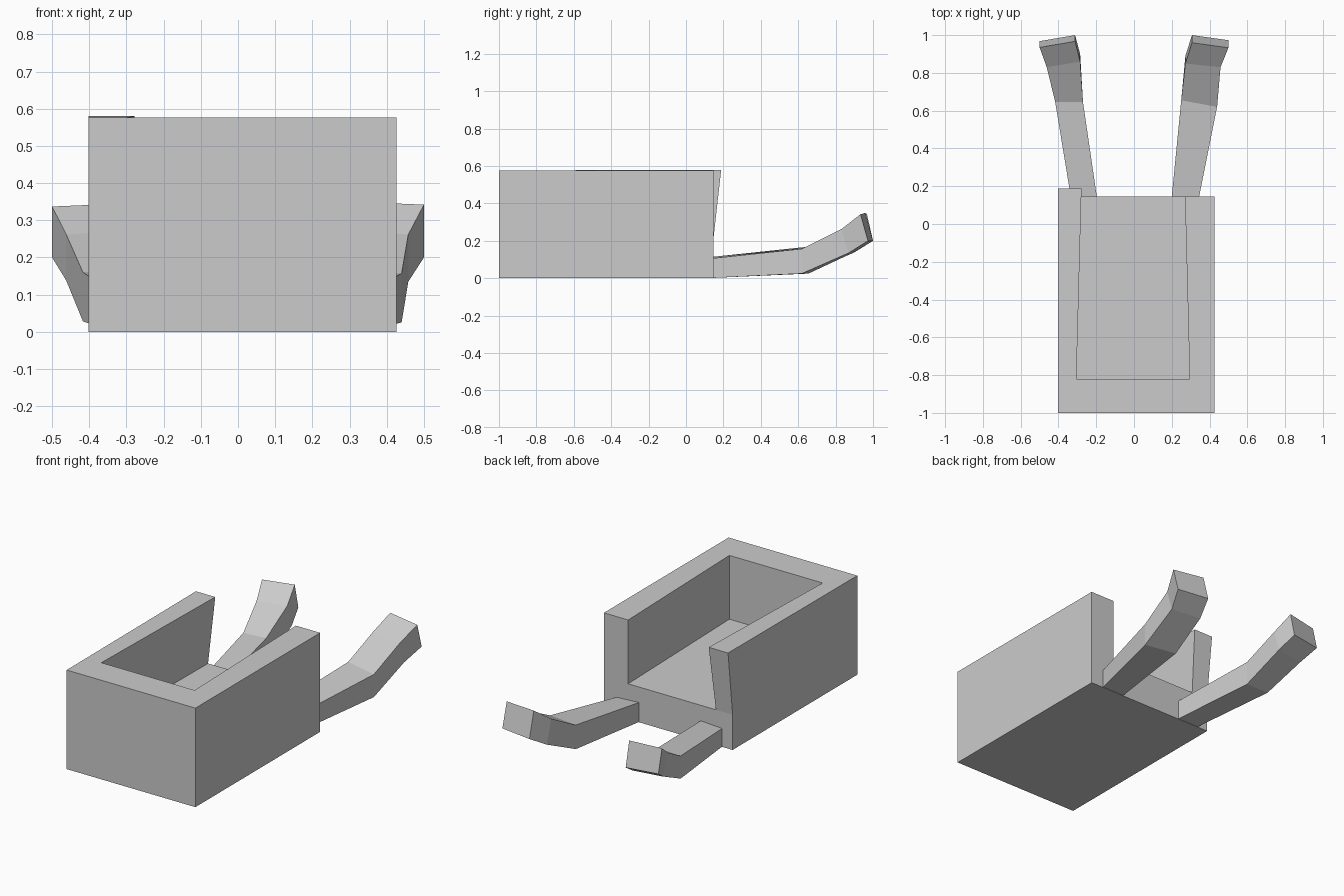
import bpy
import bmesh

cube = bpy.data.objects.get("Cube")
if cube:
    bpy.data.objects.remove(cube, do_unlink=True)

grey = bpy.data.materials.new("plain_grey")
grey.use_nodes = True
grey.diffuse_color = (0.6, 0.6, 0.6, 1)
grey.node_tree.nodes["Principled BSDF"].inputs["Base Color"].default_value = (0.6, 0.6, 0.6, 1)


def finish(name, bm):
    """Turn a bmesh into a flat-shaded grey object."""
    bmesh.ops.recalc_face_normals(bm, faces=bm.faces)
    mesh = bpy.data.meshes.new(name)
    bm.to_mesh(mesh)
    bm.free()
    mesh.materials.append(grey)
    obj = bpy.data.objects.new(name, mesh)
    bpy.context.collection.objects.link(obj)
    return obj


# Open-backed tub: a U-shaped plan (a to h) at ground, floor and rim levels
RIM, FLOOR = 0.576, 0.205
plan = {
    "a": (-0.402, -1), "b": (0.426, -1), "c": (0.426, 0.146), "d": (0.27, 0.146),
    "e": (0.295, -0.82), "f": (-0.305, -0.82), "g": (-0.295, 0.146), "h": (-0.402, 0.146),
}
bm = bmesh.new()
verts = {}
for level, z in enumerate((0, FLOOR, RIM)):
    for key, (x, y) in plan.items():
        if level == 0 and key in "defg":
            continue
        verts[key + str(level)] = bm.verts.new((x, y, z))

# The right wall's free end leans backwards
verts["g2"].co.x = -0.278
for key in ("g2", "h2"):
    verts[key].co.y = 0.188
    verts[key].co.z = 0.58

for corners in (
    "a0 b0 c0 h0",                      # underside
    "a0 b0 b1 a1", "a1 b1 b2 a2",       # front
    "b0 c0 c1 b1", "b1 c1 c2 b2",       # left side
    "h0 a0 a1 h1", "h1 a1 a2 h2",       # right side
    "c0 h0 h1 g1 d1 c1",                # low back
    "d1 e1 f1 g1",                      # floor
    "d1 e1 e2 d2", "e1 f1 f2 e2", "f1 g1 g2 f2",  # inner walls
    "c1 d1 d2 c2", "g1 h1 h2 g2",       # wall ends
    "a2 b2 e2 f2", "b2 c2 d2 e2", "h2 a2 f2 g2",  # rim
):
    bm.faces.new([verts[k] for k in corners.split()])
finish("tub", bm)


def arm(name, stations):
    """Loft a four-sided bar through inner/outer x and y, top and bottom z."""
    bm = bmesh.new()
    rings = []
    for x_in, x_out, y_in, y_out, z_top, z_bot, lean in stations:
        rings.append([bm.verts.new(p) for p in (
            (x_in, y_in, z_top), (x_out, y_out, z_top - 0.008),
            (x_out, y_out + lean, z_bot), (x_in, y_in + lean, z_bot))])
    for r, s in zip(rings, rings[1:]):
        for i in range(4):
            j = (i + 1) % 4
            bm.faces.new((r[i], r[j], s[j], s[i]))
    bm.faces.new(rings[0])
    bm.faces.new(rings[-1])
    return finish(name, bm)


# Upward-bending rear arms
arm("left_arm", [
    (0.20, 0.345, 0.146, 0.146, 0.115, 0.002, 0),
    (0.25, 0.44, 0.655, 0.62, 0.165, 0.025, 0),
    (0.272, 0.458, 0.85, 0.83, 0.27, 0.135, 0.04),
    (0.307, 0.50, 0.96, 0.933, 0.35, 0.20, 0.04),
])
arm("right_arm", [
    (-0.197, -0.335, 0.146, 0.146, 0.115, 0.002, 0),
    (-0.27, -0.417, 0.645, 0.645, 0.168, 0.028, 0),
    (-0.285, -0.462, 0.86, 0.83, 0.27, 0.138, 0.04),
    (-0.312, -0.50, 0.967, 0.935, 0.345, 0.20, 0.033),
])
